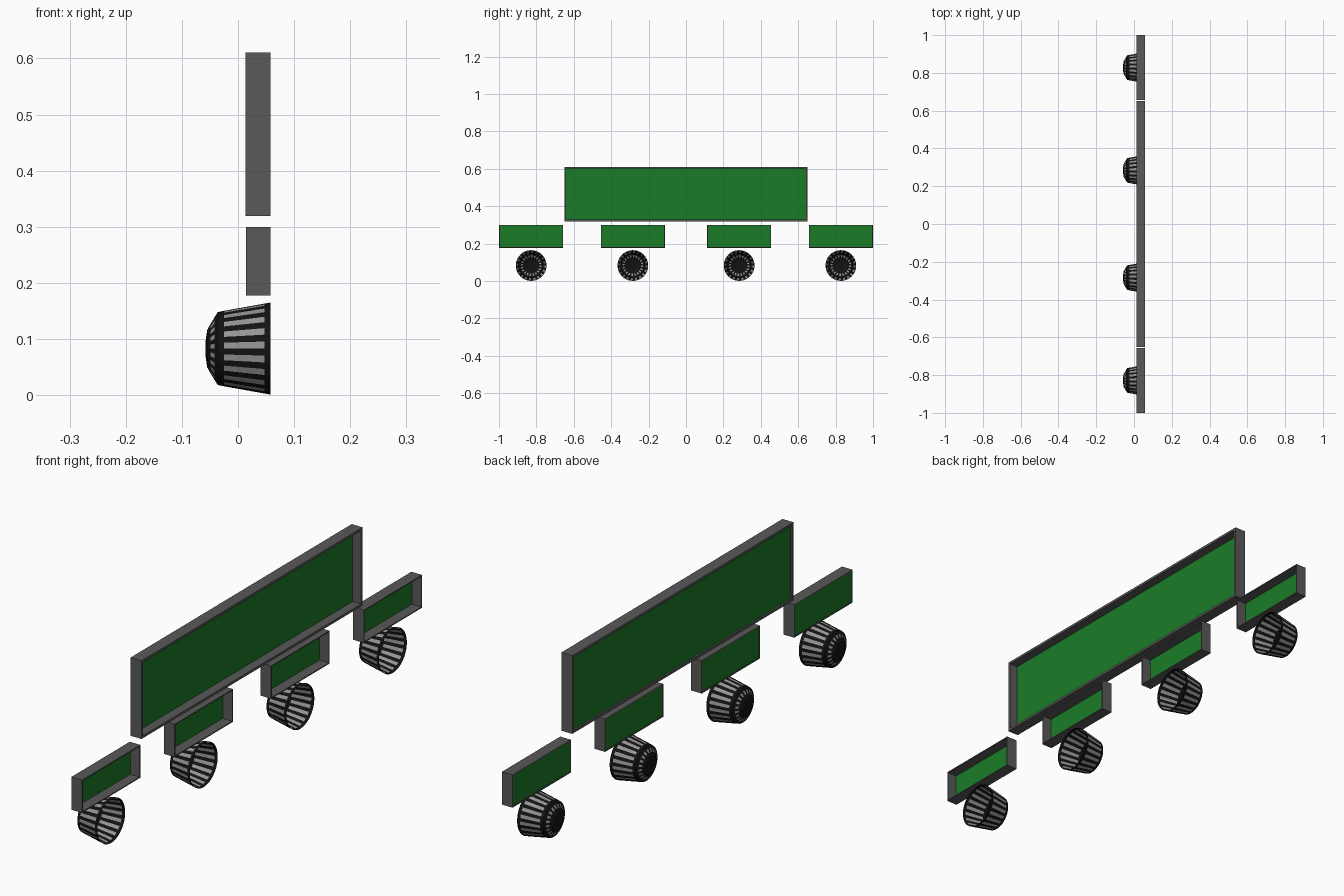
import bpy, bmesh
from math import sin, cos, radians

if "Cube" in bpy.data.objects:
    bpy.data.objects.remove(bpy.data.objects["Cube"])


def material(name, rgb):
    m = bpy.data.materials.new(name)
    m.diffuse_color = (*rgb, 1)
    m.use_nodes = True
    m.node_tree.nodes["Principled BSDF"].inputs["Base Color"].default_value = m.diffuse_color
    return m


GREEN = material("green", (0.01, 0.2, 0.02))
DARK = material("dark_grey", (0.1, 0.1, 0.1))
BLACK = material("black", (0.006, 0.006, 0.006))
LIGHT = material("light_grey", (0.3, 0.3, 0.3))


def finish(name, bm, mats):
    me = bpy.data.meshes.new(name)
    bmesh.ops.recalc_face_normals(bm, faces=bm.faces)
    bm.to_mesh(me)
    bm.free()
    for m in mats:
        me.materials.append(m)
    ob = bpy.data.objects.new(name, me)
    bpy.context.collection.objects.link(ob)
    return ob


def rect(bm, x, y, z, w, h):
    return [bm.verts.new((x, y + sy * w / 2, z + sz * h / 2))
            for sy, sz in ((-1, -1), (1, -1), (1, 1), (-1, 1))]


def bridge(bm, loops, closed):
    count = len(loops)
    for i in range(count if closed else count - 1):
        a, b = loops[i], loops[(i + 1) % count]
        for j in range(len(a)):
            k = (j + 1) % len(a)
            bm.faces.new((a[j], a[k], b[k], b[j]))


def board(name, y, z, w, h, wall, x0, x1, px0, px1):
    # surrounding frame, open toward +x
    bm = bmesh.new()
    iw, ih = w - 2 * wall, h - 2 * wall
    bridge(bm, [rect(bm, x0, y, z, w, h), rect(bm, x1, y, z, w, h),
                rect(bm, x1, y, z, iw, ih), rect(bm, x0, y, z, iw, ih)], True)
    finish(name + "_frame", bm, [DARK])
    # green sheet near the back of the frame
    bm = bmesh.new()
    a, b = rect(bm, px0, y, z, iw, ih), rect(bm, px1, y, z, iw, ih)
    bridge(bm, [a, b], False)
    bm.faces.new(a)
    bm.faces.new(b)
    finish(name + "_sheet", bm, [GREEN])


# large board and the four small boards
board("large_board", 0, 0.465, 1.30, 0.291, 0.009, 0.013, 0.058, 0.019, 0.023)
for i, y in enumerate((-0.828, -0.284, 0.284, 0.828)):
    board(f"small_board_{i + 1}", y, 0.239, 0.343, 0.122, 0.004,
          0.014, 0.058, 0.016, 0.019)

# basket: slotted cup turned about the x axis, open toward +x
PROFILE = [(0.058, 0.082), (0.047, 0.0801), (-0.025, 0.0672), (-0.036, 0.065),
           (-0.042, 0.0555), (-0.049, 0.044), (-0.055, 0.033), (-0.058, 0.012)]
SLOT_BANDS = (1, 4)
SIDES = 40


def basket(name, y, z):
    bm = bmesh.new()
    rings = [[bm.verts.new((x, y + r * cos(radians(9 * j)), z + r * sin(radians(9 * j))))
              for j in range(SIDES)] for x, r in PROFILE]
    for i in range(len(rings) - 1):
        for j in range(SIDES):
            k = (j + 1) % SIDES
            f = bm.faces.new((rings[i][j], rings[i][k], rings[i + 1][k], rings[i + 1][j]))
            f.material_index = 1 if i in SLOT_BANDS and j % 2 else 0
    bm.faces.new(rings[-1])
    finish(name, bm, [BLACK, LIGHT])


for i, y in enumerate((-0.828, -0.284, 0.284, 0.828)):
    basket(f"basket_{i + 1}", y, 0.083)
